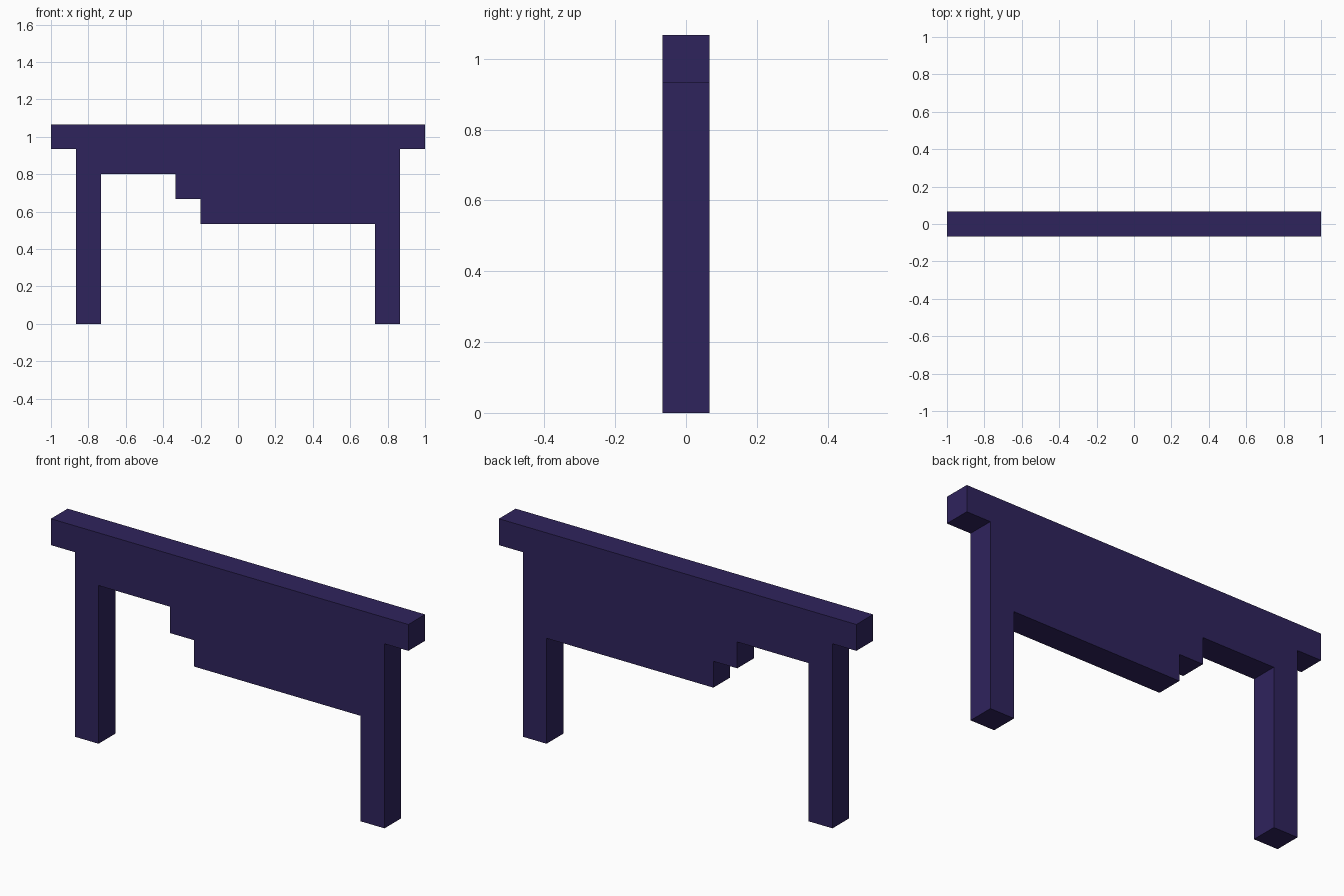
import bpy
import bmesh

if "Cube" in bpy.data.objects:
    bpy.data.objects.remove(bpy.data.objects["Cube"])

U = 2 / 15  # one grid block; the frame is 15 blocks wide and 1 block deep

indigo = bpy.data.materials.new("dark indigo")
indigo.diffuse_color = (0.028, 0.017, 0.108, 1)
indigo.use_nodes = True
indigo.node_tree.nodes["Principled BSDF"].inputs["Base Color"].default_value = indigo.diffuse_color

# Outline in blocks (x, z): top rail, two legs, stepped hanging panel
outline = [
    (-7.5, 8), (-7.5, 7), (-6.5, 7),               # left rail end
    (-6.5, 0), (-5.5, 0), (-5.5, 6),               # left leg
    (-2.5, 6), (-2.5, 5), (-1.5, 5), (-1.5, 4),    # panel steps
    (5.5, 4), (5.5, 0), (6.5, 0), (6.5, 7),        # panel bottom, right leg
    (7.5, 7), (7.5, 8),                            # right rail end
]

# Extrude the outline one block deep, centred on y = 0
bm = bmesh.new()
front = bm.faces.new([bm.verts.new((x * U, -U / 2, z * U)) for x, z in outline])
ext = bmesh.ops.extrude_face_region(bm, geom=[front], use_keep_orig=True)
back = [g for g in ext["geom"] if isinstance(g, bmesh.types.BMVert)]
bmesh.ops.translate(bm, verts=back, vec=(0, U, 0))
bmesh.ops.recalc_face_normals(bm, faces=bm.faces)

mesh = bpy.data.meshes.new("stepped_frame")
bm.to_mesh(mesh)
bm.free()
mesh.materials.append(indigo)
bpy.context.collection.objects.link(bpy.data.objects.new("stepped_frame", mesh))
